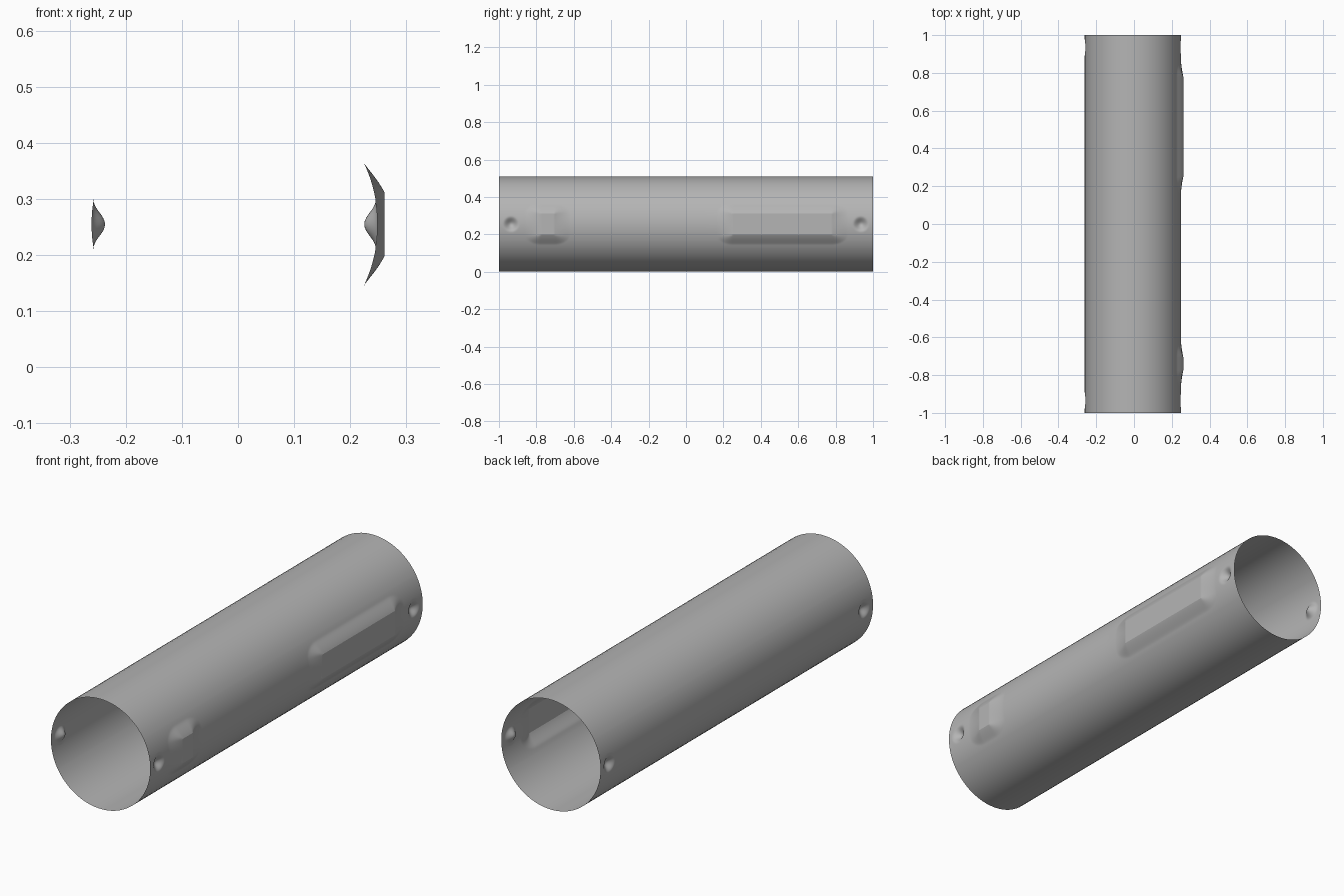
import bpy
import bmesh
import math

cube = bpy.data.objects.get("Cube")
if cube:
    bpy.data.objects.remove(cube, do_unlink=True)

RADIUS, CENTRE_X, CENTRE_Z = 0.255, -0.006, 0.255
SEGMENTS = 280

grey = bpy.data.materials.new("plain grey")
grey.use_nodes = True
colour = (0.46, 0.46, 0.46, 1)
grey.diffuse_color = colour
grey.node_tree.nodes["Principled BSDF"].inputs["Base Color"].default_value = colour


def raised_flat(x, y, z, middle, half_length):
    """Pull the wall out to a flat pad with sloping surrounds."""
    across = max(abs(z) - 0.057, 0) / 0.053
    along = max(abs(y - middle) - half_length, 0) / 0.085
    t = min(math.hypot(across, along), 1)
    return x + (0.267 - x) * (1 - t) ** 1.5


def dimple(y, z):
    """Inward depth of the round dents near both ends."""
    r = math.hypot(abs(y) - 0.935, z) / 0.045
    return 0.012 * (1 + math.cos(math.pi * r)) if r < 1 else 0


def wall_point(angle, y):
    x, z = RADIUS * math.cos(angle), RADIUS * math.sin(angle)
    side = 1 if x > 0 else -1
    dent = dimple(y, z)
    if x > 0:
        x = raised_flat(x, y, z, 0.515, 0.265)
        x = raised_flat(x, y, z, -0.74, 0.035)
    return x - side * dent + CENTRE_X, y, z + CENTRE_Z


def is_detailed(y):
    return 0.88 < abs(y) < 0.99 or 0.16 < y < 0.28 or 0.75 < y < 0.88 or -0.88 < y < -0.6


# Finer spacing only around the pads and dents
half = SEGMENTS // 2
angles = [k * math.tau / SEGMENTS for k in range(SEGMENTS)
          if k % 4 == 0 or min(k % half, half - k % half) < 24]
stations = [j / 200 for j in range(-200, 201) if j % 20 == 0 or is_detailed(j / 200)]

# Open tube wall
bm = bmesh.new()
rings = [[bm.verts.new(wall_point(a, y)) for a in angles] for y in stations]
for front, back in zip(rings, rings[1:]):
    for i in range(len(angles)):
        j = (i + 1) % len(angles)
        bm.faces.new((front[i], back[i], back[j], front[j]))
bmesh.ops.recalc_face_normals(bm, faces=bm.faces)
# Keep the outside of the wall facing out
face = min(bm.faces, key=lambda f: f.calc_center_median().z)
if face.normal.z > 0:
    bmesh.ops.reverse_faces(bm, faces=bm.faces)

mesh = bpy.data.meshes.new("tube_wall")
bm.to_mesh(mesh)
bm.free()
mesh.materials.append(grey)
tube = bpy.data.objects.new("tube_wall", mesh)
bpy.context.collection.objects.link(tube)

bpy.ops.object.select_all(action="DESELECT")
tube.select_set(True)
bpy.context.view_layer.objects.active = tube
bpy.ops.object.shade_smooth_by_angle(angle=math.radians(20))
